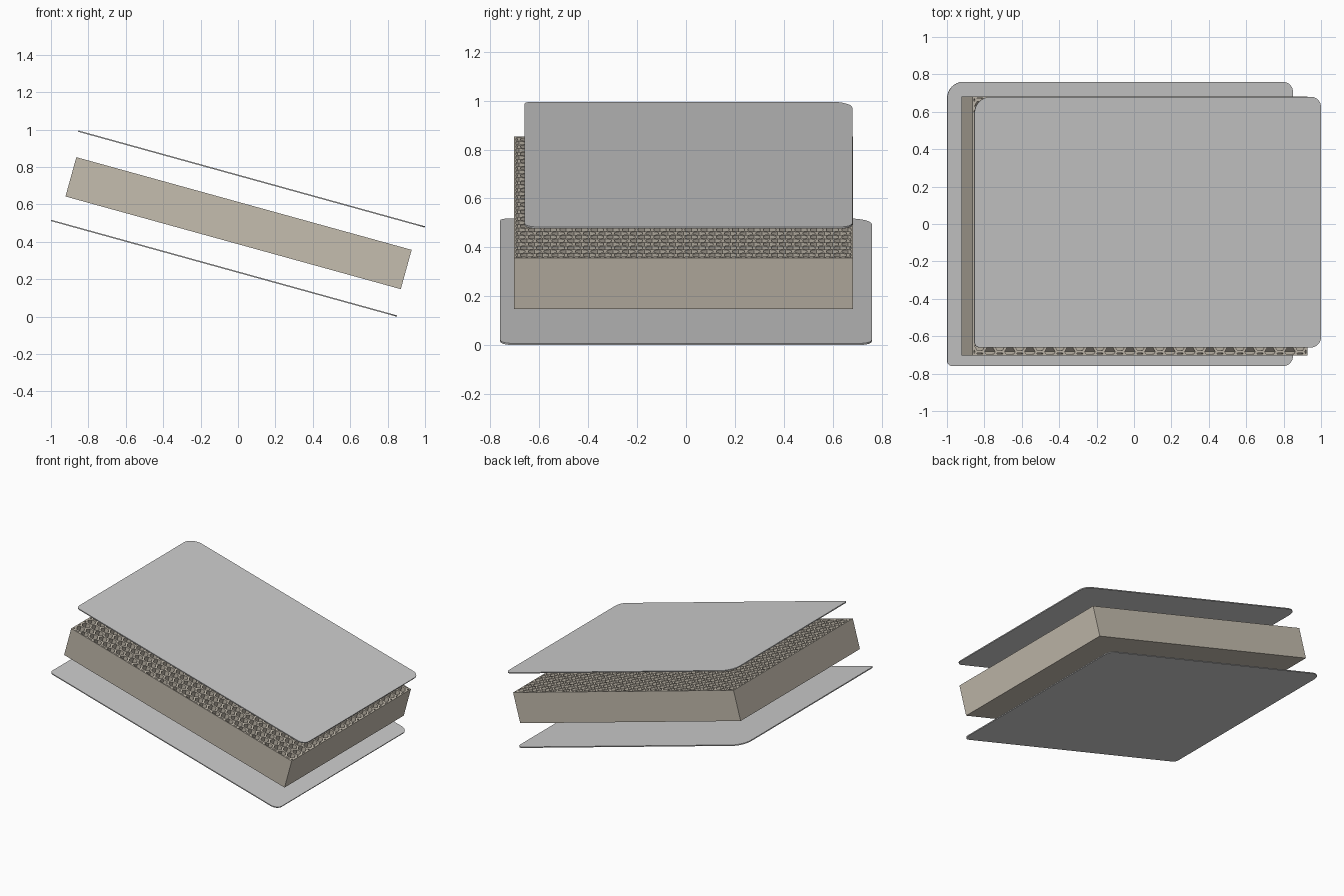
import bpy, bmesh
from math import radians, cos, sin, pi, sqrt
from mathutils import Vector

if "Cube" in bpy.data.objects:
    bpy.data.objects.remove(bpy.data.objects["Cube"])

TILT = radians(15.45)


def finish(name, bm, loc, color=None):
    """Turn a bmesh into a tilted, placed object."""
    me = bpy.data.meshes.new(name)
    bm.to_mesh(me)
    bm.free()
    ob = bpy.data.objects.new(name, me)
    bpy.context.collection.objects.link(ob)
    ob.location = loc
    ob.rotation_euler = (0, TILT, 0)
    if color:
        mat = bpy.data.materials.new(name + "_material")
        mat.diffuse_color = color
        mat.use_nodes = True
        mat.node_tree.nodes["Principled BSDF"].inputs["Base Color"].default_value = mat.diffuse_color
        me.materials.append(mat)
    bpy.ops.object.select_all(action='DESELECT')
    ob.select_set(True)
    bpy.context.view_layer.objects.active = ob
    bpy.ops.object.shade_smooth_by_angle(angle=radians(30))
    return ob


def sheet(name, length, width, thick, loc):
    """Thin sheet with differently rounded corners."""
    corners = [(1, 1, 0.055), (-1, 1, 0.09), (-1, -1, 0.03), (1, -1, 0.055)]
    bm = bmesh.new()
    verts = []
    for i, (sx, sy, r) in enumerate(corners):
        cx, cy = sx * (length / 2 - r), sy * (width / 2 - r)
        for k in range(9):
            a = pi / 2 * (i + k / 8)
            verts.append(bm.verts.new((cx + r * cos(a), cy + r * sin(a), -thick / 2)))
    face = bm.faces.new(verts)
    ext = bmesh.ops.extrude_face_region(bm, geom=[face])
    bmesh.ops.translate(bm, vec=(0, 0, thick),
                        verts=[g for g in ext["geom"] if isinstance(g, bmesh.types.BMVert)])
    bmesh.ops.recalc_face_normals(bm, faces=bm.faces[:])
    return finish(name, bm, loc)


def ring(bm, pts, z):
    return [bm.verts.new((x, y, z)) for x, y in pts]


def bridge(bm, a, b):
    for i in range(len(a)):
        j = (i + 1) % len(a)
        bm.faces.new((a[i], a[j], b[j], b[i]))


def honeycomb_core(name, L, W, T, loc):
    R, inner, rim = 0.037, 0.029, 0.008
    bm = bmesh.new()
    top, floor = T / 2, -T / 2 + 0.006
    step_x, step_y = 1.5 * R, sqrt(3) * R
    nx, ny = int(L / 2 / step_x) + 2, int(W / 2 / step_y) + 2

    def hexagon(cx, cy, r):
        return [(cx + r * cos(k * pi / 3), cy + r * sin(k * pi / 3)) for k in range(6)]

    # hexagonal wells: rim, walls and floor
    for i in range(-nx, nx + 1):
        for j in range(-ny, ny + 1):
            cx, cy = i * step_x, (j + 0.5 * (i % 2)) * step_y
            outer = ring(bm, hexagon(cx, cy, R), top)
            lip = ring(bm, hexagon(cx, cy, inner), top)
            base = ring(bm, hexagon(cx, cy, inner), floor)
            bridge(bm, outer, lip)
            bridge(bm, lip, base)
            bm.faces.new(base)

    # trim the cells to the panel
    hx, hy = L / 2 - rim, W / 2 - rim
    for n, d in (((1, 0, 0), hx), ((-1, 0, 0), hx), ((0, 1, 0), hy), ((0, -1, 0), hy)):
        bmesh.ops.bisect_plane(bm, geom=bm.verts[:] + bm.edges[:] + bm.faces[:], dist=1e-6,
                               plane_co=Vector(n) * d, plane_no=n, clear_outer=True)

    # solid frame and underside
    def rect(x, y):
        return [(-x, -y), (x, -y), (x, y), (-x, y)]
    low = ring(bm, rect(L / 2, W / 2), -T / 2)
    high = ring(bm, rect(L / 2, W / 2), top)
    in_high = ring(bm, rect(hx, hy), top)
    in_low = ring(bm, rect(hx, hy), floor)
    bridge(bm, low, high)
    bridge(bm, high, in_high)
    bridge(bm, in_high, in_low)
    bm.faces.new(low[::-1])
    return finish(name, bm, loc, (0.56, 0.51, 0.43, 1))


# exploded sandwich panel
sheet("bottom_sheet", 1.918, 1.52, 0.007, (-0.075, 0, 0.259))
honeycomb_core("honeycomb_core", 1.86, 1.385, 0.218, (0.003, -0.01, 0.50))
sheet("top_sheet", 1.922, 1.34, 0.007, (0.0725, 0.01, 0.736))
